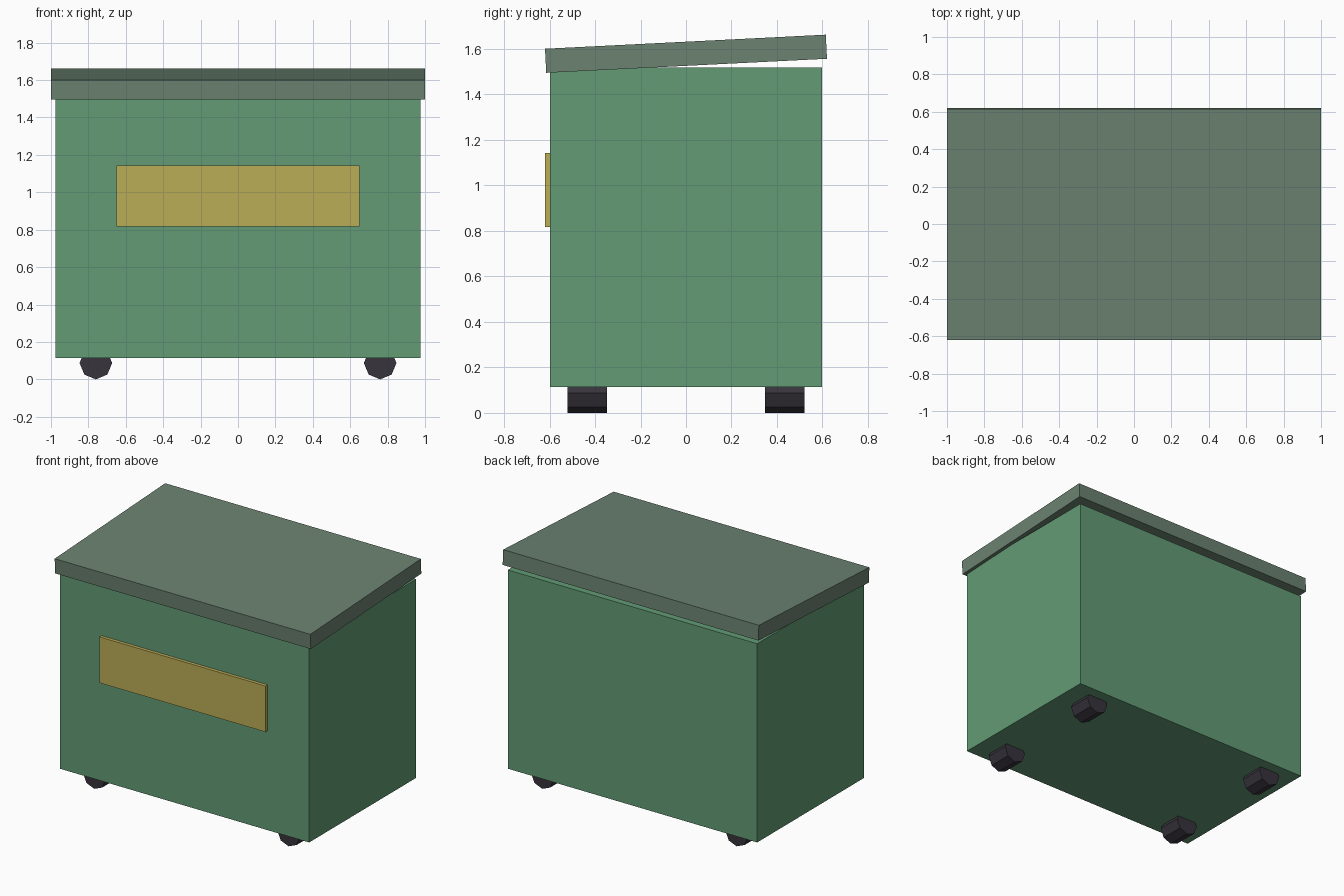
import bpy, math

if "Cube" in bpy.data.objects:
    bpy.data.objects.remove(bpy.data.objects["Cube"])


def material(name, rgb):
    """Flat colour from 0-255 sRGB values, stored as linear."""
    lin = [((c / 255 + 0.055) / 1.055) ** 2.4 for c in rgb]
    m = bpy.data.materials.new(name)
    m.diffuse_color = (*lin, 1)
    m.use_nodes = True
    m.node_tree.nodes["Principled BSDF"].inputs["Base Color"].default_value = m.diffuse_color
    return m


green = material("green_paint", (98, 155, 117))
grey_green = material("grey_green_lid", (107, 130, 113))
ochre = material("ochre_panel", (187, 173, 87))
black = material("dark_rubber", (55, 52, 60))


def box(name, center, size, mat, tilt=0.0):
    bpy.ops.mesh.primitive_cube_add(size=1, location=center, rotation=(tilt, 0, 0))
    o = bpy.context.object
    o.name = name
    o.scale = size
    o.data.materials.append(mat)
    return o


# Bin body
box("body", (0, 0, 0.817), (1.95, 1.195, 1.405), green)

# Tilted lid, higher at the back
box("lid", (0, 0, 1.579), (2.0, 1.236, 0.106), grey_green, tilt=0.05)

# Raised panel on the front
box("front_panel", (0, -0.604, 0.98), (1.30, 0.034, 0.325), ochre)

# Four octagonal wheels, axles along y, partly set into the body
for sx, side in ((-1, "left"), (1, "right")):
    for sy, end in ((-1, "front"), (1, "back")):
        bpy.ops.mesh.primitive_cylinder_add(
            vertices=8, radius=0.087, depth=0.172,
            location=(sx * 0.76, sy * 0.434, 0.087), rotation=(math.pi / 2, 0, 0))
        wheel = bpy.context.object
        wheel.name = f"{end}_{side}_wheel"
        wheel.data.materials.append(black)
